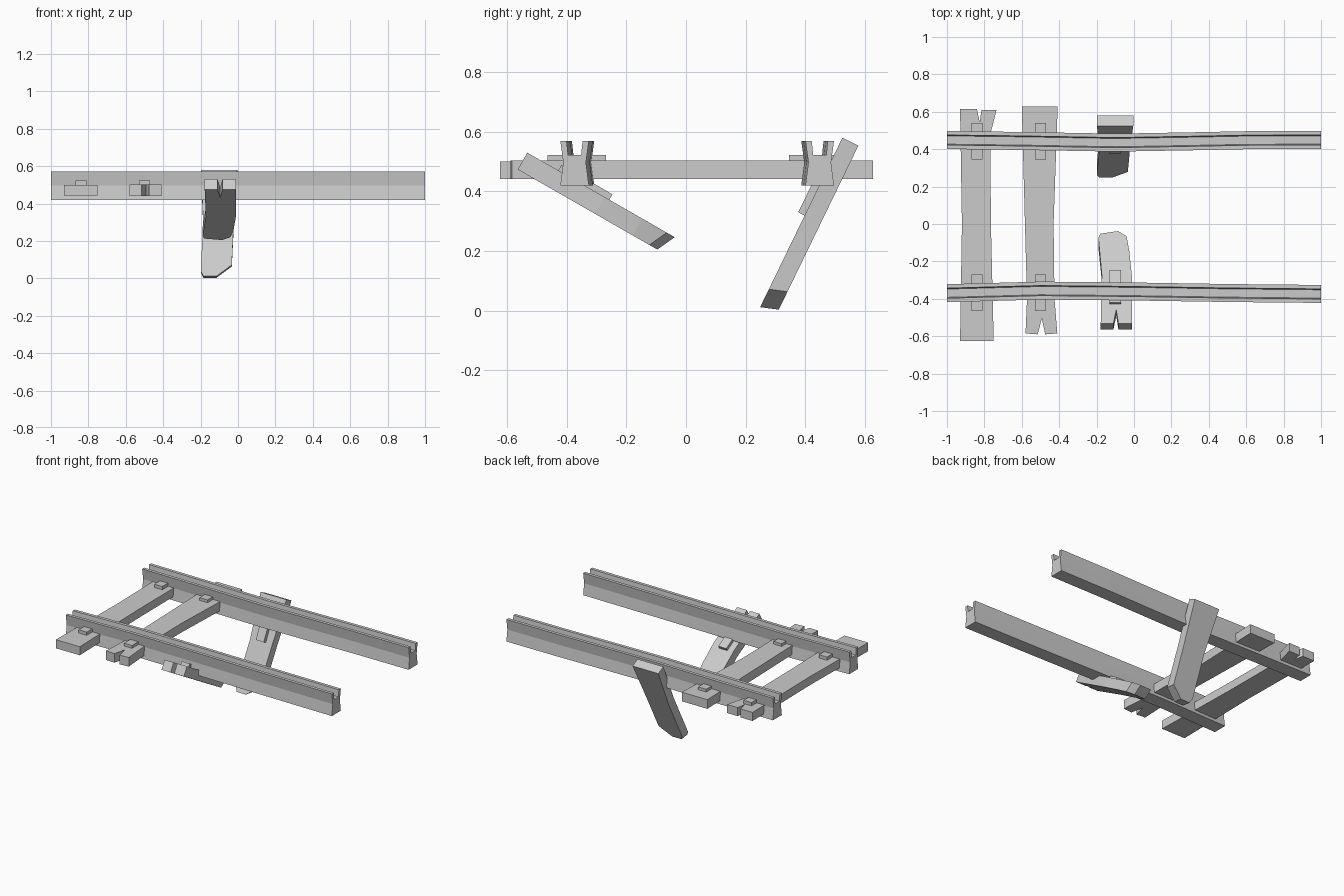
import bpy, bmesh
from mathutils import Vector

if "Cube" in bpy.data.objects:
    bpy.data.objects.remove(bpy.data.objects["Cube"])


def finish(name, bm):
    bmesh.ops.recalc_face_normals(bm, faces=bm.faces[:])
    me = bpy.data.meshes.new(name)
    bm.to_mesh(me)
    bm.free()
    ob = bpy.data.objects.new(name, me)
    bpy.context.collection.objects.link(ob)
    return ob


def rail(name, path):
    """Grooved rail section lofted along x; path holds (x, y) centres."""
    half = [(0.048, 0.42), (0.038, 0.497), (0.048, 0.57), (0.027, 0.57), (0.022, 0.523)]
    section = half + [(-y, z) for y, z in reversed(half)]
    bm = bmesh.new()
    rings = [[bm.verts.new((x, c + y, z)) for y, z in section] for x, c in path]
    n = len(section)
    for a, b in zip(rings, rings[1:]):
        for i in range(n):
            j = (i + 1) % n
            bm.faces.new((a[i], a[j], b[j], b[i]))
    bm.faces.new(rings[0])
    bm.faces.new(rings[-1])
    finish(name, bm)


def plank(name, outline, start, direction, up, low, high, skew=0.0):
    """Prism: outline is (x, distance along direction), thick from low to high along up.
    skew shortens the underside of the broken far end."""
    o, d, n = Vector((0, *start)), Vector((0, *direction)), Vector((0, *up))
    bm = bmesh.new()
    top = [bm.verts.new(Vector((x, 0, 0)) + o + d * t + n * high) for x, t in outline]
    bot = [bm.verts.new(Vector((x, 0, 0)) + o + d * (t - (skew if t > 0.45 else 0)) + n * low)
           for x, t in outline]
    bm.faces.new(top)
    bm.faces.new(bot)
    for i in range(len(top)):
        j = (i + 1) % len(top)
        bm.faces.new((top[i], top[j], bot[j], bot[i]))
    finish(name, bm)


def rect(x0, x1, t0, t1):
    return [(x0, t0), (x1, t0), (x1, t1), (x0, t1)]


# Rails, slightly bent
rail("rail_front", [(-1, -0.37), (-0.5, -0.356), (0, -0.361), (0.5, -0.369), (1, -0.374)])
rail("rail_back", [(-1, 0.449), (-0.6, 0.444), (-0.1, 0.435), (0.3, 0.442), (0.6, 0.448), (1, 0.449)])

# Whole sleepers with split ends
FLAT = dict(start=(0, 0), direction=(1, 0), up=(0, 1))
plank("sleeper_outer", [(-0.93, -0.625), (-0.75, -0.625), (-0.765, 0), (-0.768, 0.48),
                        (-0.735, 0.61), (-0.815, 0.61), (-0.825, 0.545), (-0.84, 0.615),
                        (-0.93, 0.615), (-0.92, 0)], low=0.442, high=0.5, **FLAT)
plank("sleeper_inner", [(-0.58, -0.585), (-0.515, -0.59), (-0.493, -0.505), (-0.475, -0.59),
                        (-0.41, -0.585), (-0.425, -0.4), (-0.43, 0), (-0.408, 0.628),
                        (-0.6, 0.628), (-0.583, 0), (-0.572, -0.4)], low=0.441, high=0.503, **FLAT)

# Fixing plates on the whole sleepers
for tag, x in (("outer", -0.84), ("inner", -0.5)):
    for side, y in (("front", -0.367), ("back", 0.443)):
        plank(f"plate_{tag}_{side}", rect(x - 0.03, x + 0.03, y - 0.098, y + 0.098),
              low=0.48, high=0.522, **FLAT)

# Broken sleeper halves hanging from each rail, with their plates
FRONT = dict(start=(-0.533, 0.53), direction=(0.867, -0.497), up=(0.497, 0.867))
BACK = dict(start=(0.525, 0.58), direction=(-0.437, -0.9), up=(-0.9, 0.437))
plank("broken_sleeper_front", [(-0.178, 0), (-0.11, 0), (-0.095, 0.085), (-0.083, 0), (-0.01, 0),
                               (-0.012, 0.3), (-0.025, 0.445), (-0.04, 0.54), (-0.085, 0.571),
                               (-0.18, 0.555), (-0.19, 0.53), (-0.172, 0.3)],
      low=-0.065, high=0, skew=0.03, **FRONT)
plank("broken_sleeper_back", [(-0.198, 0), (-0.004, 0), (-0.022, 0.3), (-0.033, 0.565),
                              (-0.115, 0.632), (-0.185, 0.632), (-0.199, 0.6), (-0.186, 0.3)],
      low=-0.06, high=0, skew=0.02, **BACK)
plank("broken_plate_front", rect(-0.13, -0.07, 0.12, 0.318), low=-0.02, high=0.021, **FRONT)
plank("broken_plate_back", rect(-0.13, -0.07, 0.095, 0.29), low=-0.02, high=0.024, **BACK)
